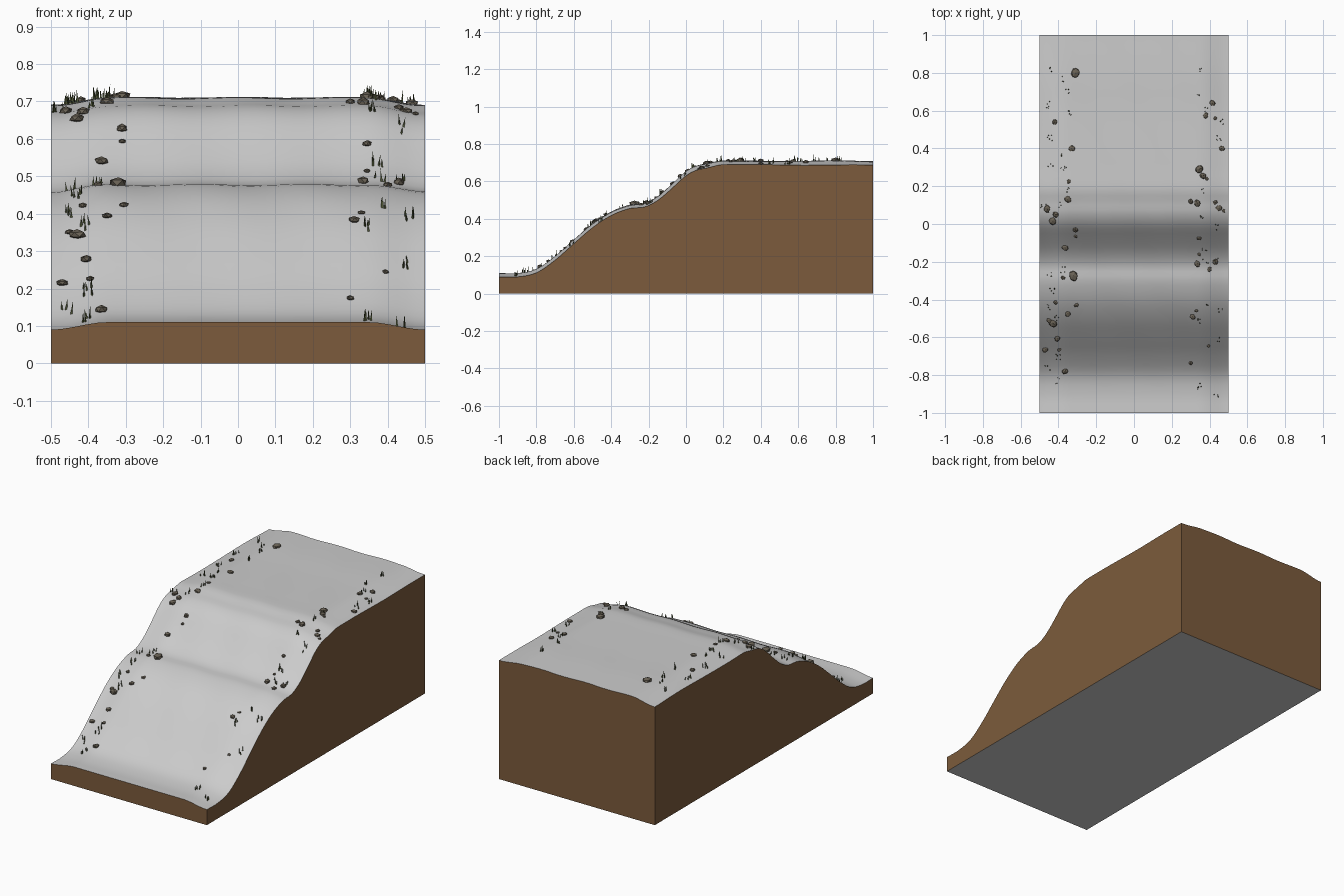
import bpy, bmesh, math, random
from mathutils import Vector, Matrix

if "Cube" in bpy.data.objects:
    bpy.data.objects.remove(bpy.data.objects["Cube"])

random.seed(4)
PROFILE = [(-1, .11), (-.9, .11), (-.8, .132), (-.7, .2), (-.6, .288), (-.5, .373),
           (-.4, .437), (-.3, .474), (-.22, .483), (-.15, .52), (-.08, .58), (0, .653),
           (.06, .684), (.1, .691), (.14, .7), (.18, .709), (.3, .709), (.6, .708),
           (.8, .71), (1, .707)]


def profile(y):
    n = len(PROFILE)
    i = next((k for k in range(n - 1) if y <= PROFILE[k + 1][0]), n - 2)
    (a, za), (b, zb) = PROFILE[i], PROFILE[i + 1]

    def slope(k):
        p, q = PROFILE[max(k - 1, 0)], PROFILE[min(k + 1, n - 1)]
        return (q[1] - p[1]) / (q[0] - p[0])
    h, t = b - a, (y - a) / (b - a)
    return (za * (2*t**3 - 3*t*t + 1) + zb * (3*t*t - 2*t**3)
            + h * slope(i) * (t**3 - 2*t*t + t) + h * slope(i + 1) * (t**3 - t*t))


def height(x, y):
    t = min(max((abs(x) - .35) / .15, 0), 1)
    up = min(max((y + .9) / .5, 0), 1)
    return profile(y) - .02 * t*t*(3 - 2*t) + .002 * up * math.sin(22 * x + 9 * y)


def material(name, color):
    m = bpy.data.materials.new(name)
    m.diffuse_color = (*color, 1)
    m.use_nodes = True
    m.node_tree.nodes["Principled BSDF"].inputs["Base Color"].default_value = m.diffuse_color
    return m


def finish(bm, name, mat=None, smooth=False):
    me = bpy.data.meshes.new(name)
    bm.to_mesh(me)
    bm.free()
    ob = bpy.data.objects.new(name, me)
    bpy.context.collection.objects.link(ob)
    if mat:
        me.materials.append(mat)
    if smooth:
        bpy.ops.object.select_all(action='DESELECT')
        ob.select_set(True)
        bpy.context.view_layer.objects.active = ob
        bpy.ops.object.shade_smooth_by_angle(angle=math.radians(35))
    return ob


soil = material("soil", (.2, .105, .045))
stone = material("stone", (.14, .12, .09))
green = material("grass", (.075, .09, .035))

# Sloping path surface
NX, NY = 40, 80
bm = bmesh.new()
bmesh.ops.create_grid(bm, x_segments=NX, y_segments=NY, size=1)
for v in bm.verts:
    v.co.x *= .5
    v.co.z = height(v.co.x, v.co.y)
finish(bm, "path_surface", smooth=True)

# Soil walls following the terrain edge
loop = ([(-.5 + i / NX, -1) for i in range(NX)] + [(.5, -1 + 2 * i / NY) for i in range(NY)]
        + [(.5 - i / NX, 1) for i in range(NX)] + [(-.5, 1 - 2 * i / NY) for i in range(NY)])
bm = bmesh.new()
low = [bm.verts.new((x, y, 0)) for x, y in loop]
top = [bm.verts.new((x, y, height(x, y))) for x, y in loop]
for i in range(len(loop)):
    j = (i + 1) % len(loop)
    bm.faces.new((low[i], low[j], top[j], top[i]))
finish(bm, "soil_walls", soil, True)

# Underside
bm = bmesh.new()
bm.faces.new([bm.verts.new(c) for c in ((-.5, -1, 0), (-.5, 1, 0), (.5, 1, 0), (.5, -1, 0))])
finish(bm, "underside")

# Faceted rocks along both edges: x, y, radius
ROCKS_LEFT = [(-.31, .8, .027), (-.42, .54, .015), (-.33, .4, .018), (-.345, .225, .012),
              (-.35, .13, .02), (-.46, .08, .02), (-.415, .05, .018), (-.43, .015, .023),
              (-.31, -.03, .016), (-.31, -.065, .011), (-.365, -.125, .018), (-.32, -.275, .027),
              (-.375, -.285, .012), (-.415, -.415, .012), (-.305, -.43, .013), (-.45, -.51, .014),
              (-.43, -.525, .025), (-.35, -.475, .017), (-.405, -.605, .017), (-.47, -.665, .018),
              (-.395, -.665, .012), (-.365, -.78, .017)]
ROCKS_RIGHT = [(.415, .64, .017), (.38, .575, .016), (.43, .56, .01), (.465, .4, .017),
               (.345, .29, .023), (.365, .255, .018), (.385, .24, .01), (.3, .12, .014),
               (.335, .11, .019), (.43, .115, .013), (.45, .085, .018), (.475, .07, .01),
               (.345, -.075, .013), (.335, -.21, .018), (.345, -.16, .01), (.4, -.24, .014),
               (.43, -.2, .017), (.33, -.46, .01), (.31, -.49, .016), (.395, -.645, .01),
               (.3, -.735, .012)]
for name, rocks in (("rocks_left", ROCKS_LEFT), ("rocks_right", ROCKS_RIGHT)):
    bm = bmesh.new()
    for x, y, r in rocks:
        new = bmesh.ops.create_icosphere(bm, subdivisions=1, radius=r)["verts"]
        turn = Matrix.Rotation(random.uniform(0, 6.28), 4, 'Z')
        flat = random.uniform(.5, .75)
        for v in new:
            c = v.co * random.uniform(.9, 1.08)
            c = turn @ Vector((c.x * 1.1, c.y * .92, c.z * flat))
            v.co = c + Vector((x, y, height(x, y) + r * .15))
    finish(bm, name, stone)

# Grass tufts made of thin leaning blades
TUFTS_LEFT = [(-.44, .82), (-.38, .77), (-.36, .7), (-.46, .63), (-.35, .58), (-.45, .46),
              (-.38, .37), (-.44, .31), (-.37, .29), (-.35, .18), (-.48, .09), (-.4, .1),
              (-.45, -.27), (-.38, -.24), (-.43, -.35), (-.46, -.44), (-.41, -.5),
              (-.4, -.7), (-.46, -.76), (-.41, -.83)]
TUFTS_RIGHT = [(.35, .82), (.34, .68), (.38, .6), (.46, .54), (.45, .46), (.37, .26),
               (.36, .18), (.35, .03), (.43, -.02), (.37, -.13), (.44, -.19), (.38, -.2),
               (.4, -.42), (.46, -.46), (.35, -.51), (.45, -.62), (.35, -.86), (.43, -.92)]
for name, tufts in (("grass_left", TUFTS_LEFT), ("grass_right", TUFTS_RIGHT)):
    bm = bmesh.new()
    for tx, ty in tufts:
        for _ in range(random.randint(3, 5)):
            x = max(-.495, min(.495, tx + random.uniform(-.016, .016)))
            y = ty + random.uniform(-.018, .018)
            h = random.uniform(.02, .04)
            base = Vector((x, y, height(x, y) - .003))
            tip = base + Vector((random.uniform(-.005, .005), random.uniform(-.005, .005), h))
            a0 = random.uniform(0, 6.28)
            ring = [bm.verts.new(base + Vector((math.cos(a0 + k * 2.0944), math.sin(a0 + k * 2.0944), 0)) * .0038)
                    for k in range(3)]
            end = bm.verts.new(tip)
            for k in range(3):
                bm.faces.new((ring[k], ring[(k + 1) % 3], end))
    finish(bm, name, green)
